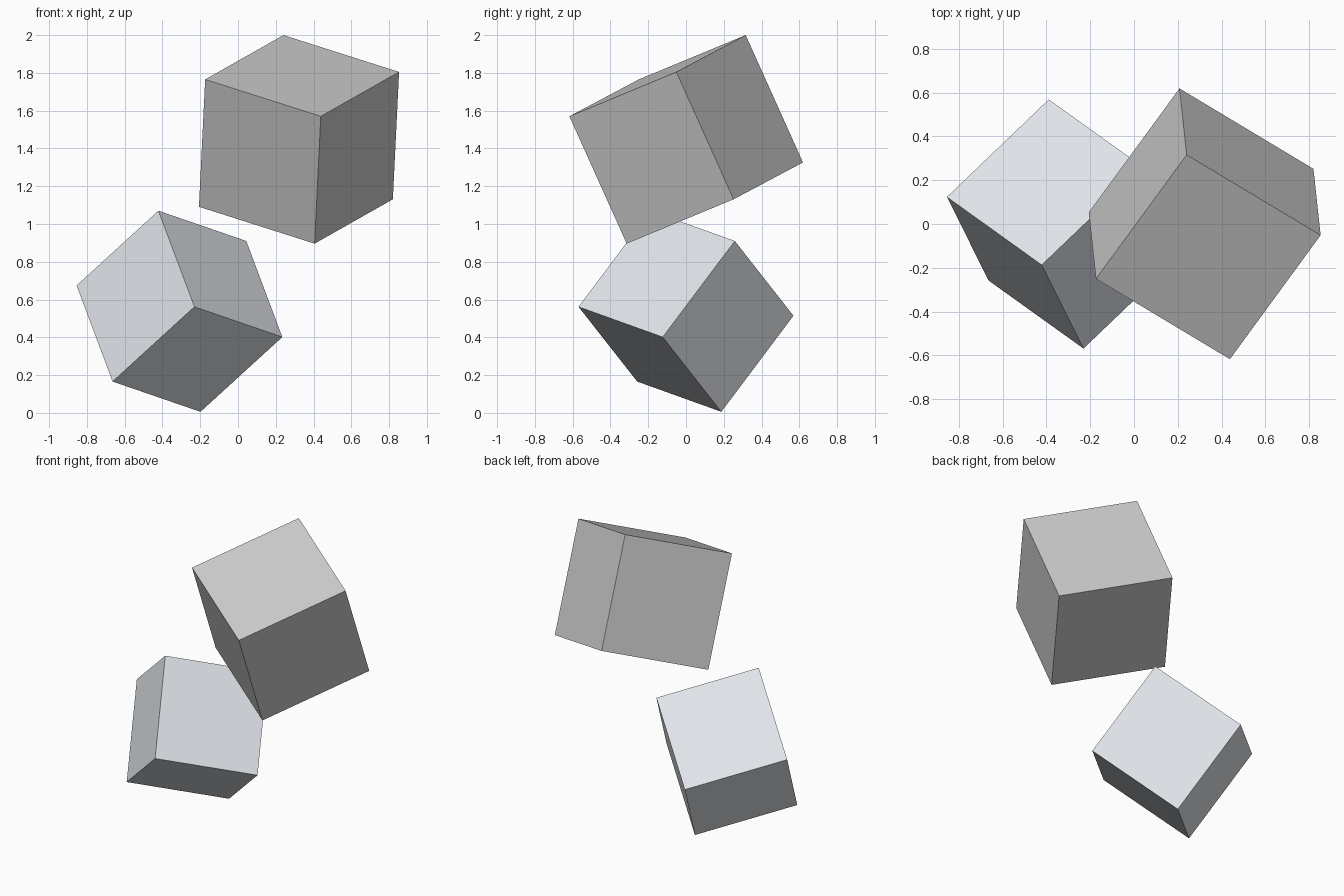
import bpy
from mathutils import Vector, Matrix

if "Cube" in bpy.data.objects:
    bpy.data.objects.remove(bpy.data.objects["Cube"])


def tilted_cube(name, size, center, edge_a, edge_b):
    """Cube whose local x and y edges follow two given directions."""
    x = Vector(edge_a).normalized()
    y = Vector(edge_b)
    y = (y - x * y.dot(x)).normalized()
    z = x.cross(y)
    rotation = Matrix((x, y, z)).transposed()
    bpy.ops.mesh.primitive_cube_add(size=size, location=center,
                                    rotation=rotation.to_euler())
    cube = bpy.context.object
    cube.name = name
    return cube


# Lower cube, balanced on a corner, with a slight blue tint
lower = tilted_cube("lower_cube", 0.664, (-0.31, 0, 0.538),
                    (0.465, 0.445, -0.16), (-0.19, 0.385, 0.51))
tint = bpy.data.materials.new("pale_blue_grey")
tint.diffuse_color = (0.75, 0.78, 0.82, 1)
tint.use_nodes = True
tint.node_tree.nodes["Principled BSDF"].inputs["Base Color"].default_value = tint.diffuse_color
lower.data.materials.append(tint)

# Upper cube, tumbling above it
tilted_cube("upper_cube", 0.74, (0.323, 0.001, 1.448),
            (0.415, 0.567, 0.235), (-0.612, 0.367, 0.195))
